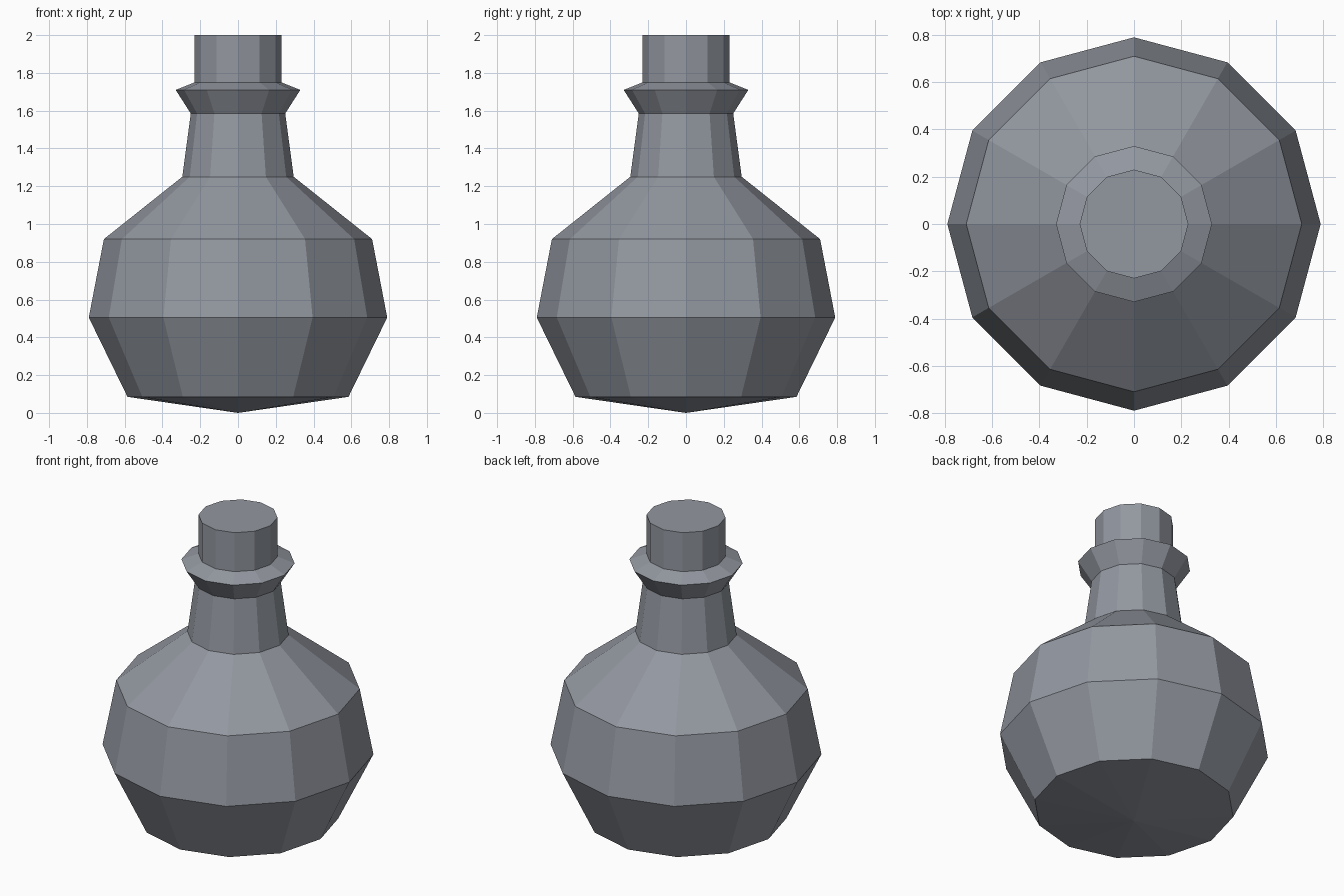
import bpy, bmesh, math

SIDES = 12

cube = bpy.data.objects.get("Cube")
if cube:
    bpy.data.objects.remove(cube, do_unlink=True)

grey = bpy.data.materials.new("slate_grey")
grey.use_nodes = True
colour = (0.29, 0.31, 0.35, 1)
grey.diffuse_color = colour
grey.node_tree.nodes["Principled BSDF"].inputs["Base Color"].default_value = colour


def lathe(name, profile, tip=None, cap=False):
    """Faceted solid of revolution from (radius, height) pairs, bottom to top."""
    bm = bmesh.new()
    rings = []
    for r, z in profile:
        angles = [math.tau * i / SIDES for i in range(SIDES)]
        rings.append([bm.verts.new((r * math.cos(a), r * math.sin(a), z)) for a in angles])
    for low, high in zip(rings, rings[1:]):
        for i in range(SIDES):
            j = (i + 1) % SIDES
            bm.faces.new((low[i], low[j], high[j], high[i]))
    if tip is not None:
        point = bm.verts.new((0, 0, tip))
        for i in range(SIDES):
            bm.faces.new((rings[0][(i + 1) % SIDES], rings[0][i], point))
    if cap:
        bm.faces.new(rings[-1])
    mesh = bpy.data.meshes.new(name)
    bm.to_mesh(mesh)
    bm.free()
    mesh.materials.append(grey)
    obj = bpy.data.objects.new(name, mesh)
    bpy.context.collection.objects.link(obj)
    return obj


# Round belly with a shallow pointed base and sloping shoulder
lathe("belly", [(0.585, 0.085), (0.79, 0.505), (0.71, 0.92), (0.295, 1.25)], tip=0)
# Tapered neck
lathe("neck", [(0.295, 1.25), (0.25, 1.585)])
# Flared lip
lathe("lip", [(0.25, 1.585), (0.33, 1.71), (0.23, 1.75)])
# Stopper
lathe("stopper", [(0.23, 1.75), (0.23, 2.0)], cap=True)
